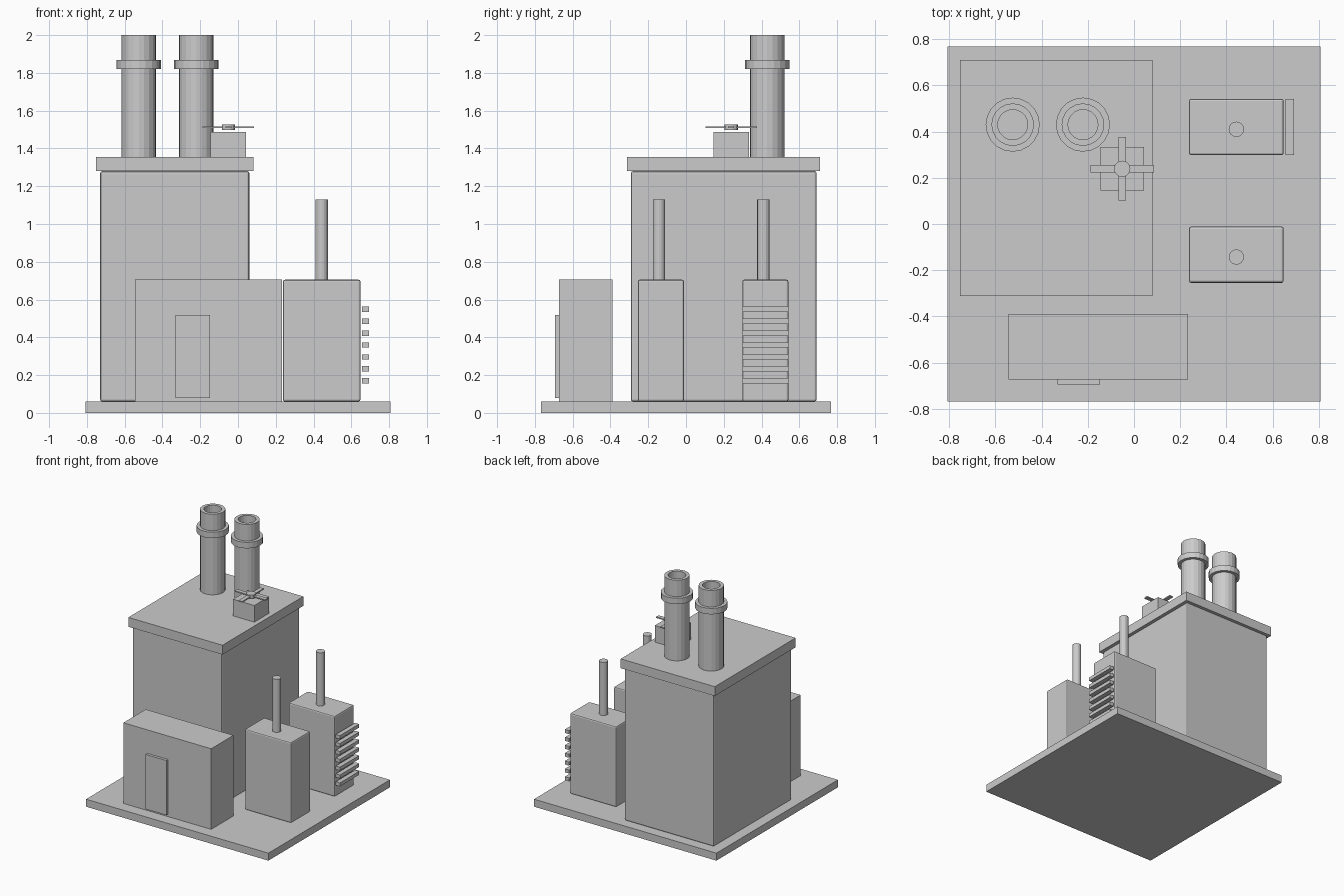
import bpy, bmesh
from math import cos, sin, pi

if "Cube" in bpy.data.objects:
    bpy.data.objects.remove(bpy.data.objects["Cube"])


def obj_from_bm(name, bm):
    bmesh.ops.recalc_face_normals(bm, faces=bm.faces)
    me = bpy.data.meshes.new(name)
    bm.to_mesh(me)
    bm.free()
    ob = bpy.data.objects.new(name, me)
    bpy.context.collection.objects.link(ob)
    return ob


def box(name, x, y, z, bevel=0):
    """Box from (min, max) ranges, with an optional small chamfer."""
    bm = bmesh.new()
    bmesh.ops.create_cube(bm, size=1)
    for v in bm.verts:
        v.co = [r[0] + (c + 0.5) * (r[1] - r[0]) for c, r in zip(v.co, (x, y, z))]
    ob = obj_from_bm(name, bm)
    if bevel:
        mod = ob.modifiers.new("bevel", "BEVEL")
        mod.width = bevel
        mod.segments = 2
    return ob


def lathe(name, x, y, profile, sides=20):
    """Turn an (r, z) profile about a vertical axis and cap both ends."""
    bm = bmesh.new()
    rings = [[bm.verts.new((x + r * cos(2 * pi * i / sides), y + r * sin(2 * pi * i / sides), z))
              for i in range(sides)] for r, z in profile]
    for a, b in zip(rings, rings[1:]):
        for i in range(sides):
            j = (i + 1) % sides
            bm.faces.new((a[i], a[j], b[j], b[i]))
    bm.faces.new(rings[0])
    bm.faces.new(rings[-1])
    ob = obj_from_bm(name, bm)
    return ob


# Ground slab and main hall with overhanging roof
box("base_slab", (-0.807, 0.807), (-0.768, 0.768), (0, 0.06))
box("main_hall", (-0.73, 0.06), (-0.292, 0.692), (0.06, 1.28), 0.012)
box("hall_roof", (-0.752, 0.081), (-0.312, 0.71), (1.28, 1.355))

# Twin chimneys with collars and recessed tops
for i, x in enumerate((-0.525, -0.221)):
    lathe(f"chimney_{i + 1}", x, 0.43, [
        (0.092, 1.355), (0.092, 1.82), (0.117, 1.82), (0.117, 1.868),
        (0.092, 1.868), (0.092, 2.0), (0.065, 2.0), (0.065, 1.86)])

# Roof vent with a four-blade fan
fx, fy = -0.051, 0.239
box("vent_box", (fx - 0.094, fx + 0.094), (fy - 0.094, fy + 0.094), (1.355, 1.488))
lathe("fan_hub", fx, fy, [(0.035, 1.498), (0.035, 1.526)], 16)
for name, dx, dy in (("fan_blades_x", 0.137, 0.016), ("fan_blades_y", 0.016, 0.137)):
    box(name, (fx - dx, fx + dx), (fy - dy, fy + dy), (1.507, 1.516))

# Control building and door
box("control_building", (-0.544, 0.233), (-0.672, -0.39), (0.06, 0.705))
box("door", (-0.331, -0.148), (-0.694, -0.67), (0.08, 0.517))

# Two side units with exhaust pipes
for i, y in enumerate((0.42, -0.133)):
    box(f"side_unit_{i + 1}", (0.238, 0.648), (y - 0.122, y + 0.122), (0.06, 0.705), 0.01)
    lathe(f"exhaust_pipe_{i + 1}", 0.443, y - 0.01, [(0.033, 0.70), (0.033, 1.13)], 16)

# Cooling fins on the rear unit
for i in range(7):
    z = 0.17 + i * 0.063
    box(f"cooling_fin_{i + 1}", (0.656, 0.693), (0.298, 0.542), (z - 0.014, z + 0.014))
